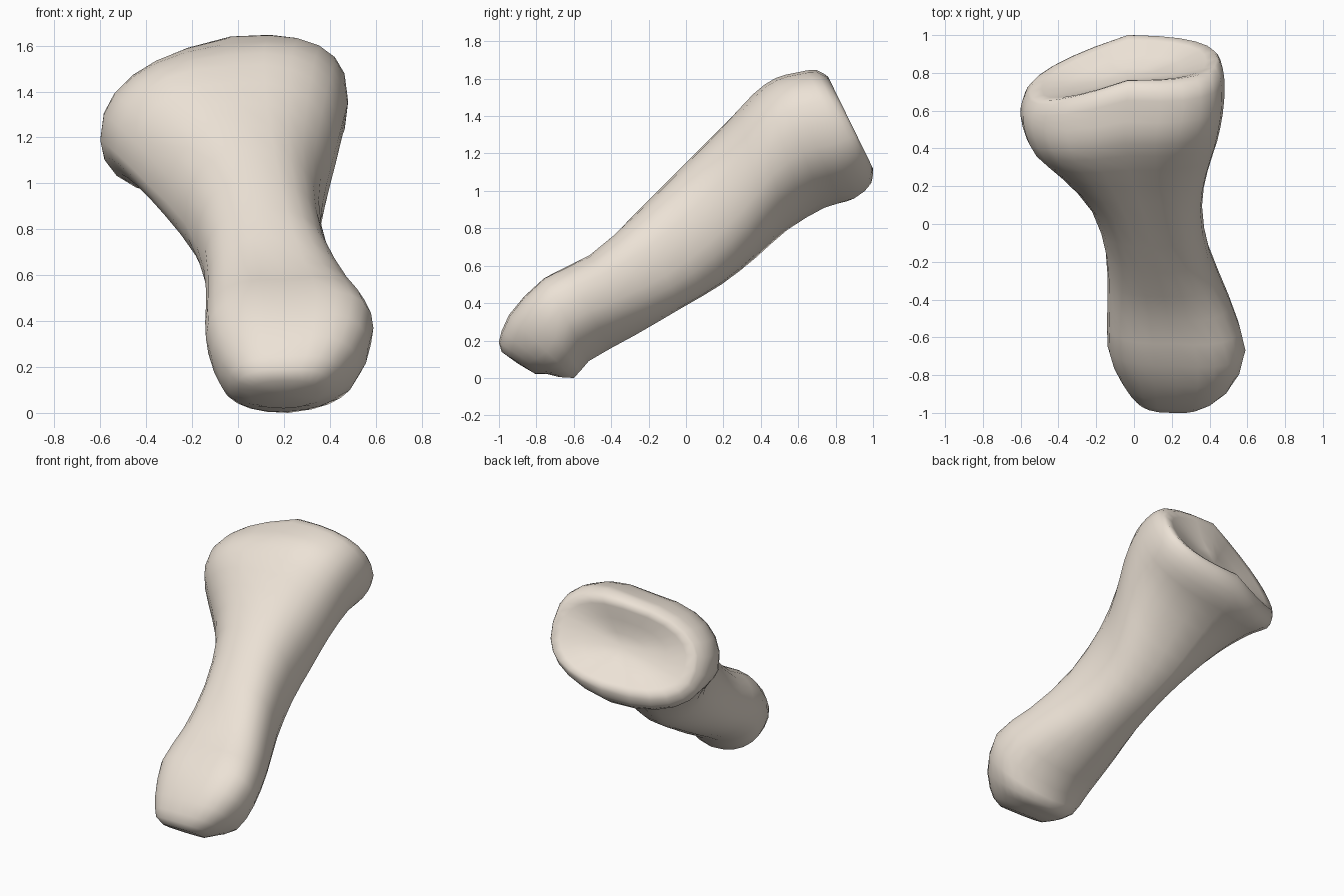
import bpy, bmesh, math
from mathutils import Vector

if "Cube" in bpy.data.objects:
    bpy.data.objects.remove(bpy.data.objects["Cube"])

SEG = 24
# stations: x left, x right, top (y, z), bottom (y, z), left lift, right lift,
# left pull-forward, outline exponent, lower-left exponent
STATIONS = [
    (-0.01, 0.41, -1.00, 0.19, -0.74, 0.02, 0.0, 0.1, 0.0, 0.8, 0.8),
    (-0.08, 0.52, -0.94, 0.33, -0.60, 0.00, 0.0, 0.2, 0.0, 0.8, 0.85),
    (-0.14, 0.59, -0.75, 0.52, -0.52, 0.09, 0.1, 0.3, 0.0, 0.85, 0.85),
    (-0.14, 0.51, -0.51, 0.65, -0.27, 0.23, 0.1, 0.2, 0.0, 0.85, 0.85),
    (-0.15, 0.40, -0.26, 0.89, -0.03, 0.37, 0.0, 0.0, 0.0, 0.85, 1.0),
    (-0.23, 0.36, 0.00, 1.15, 0.19, 0.50, 0.0, 0.0, 0.0, 0.85, 1.2),
    (-0.39, 0.39, 0.20, 1.35, 0.37, 0.64, 0.0, 0.05, 0.02, 0.85, 1.4),
    (-0.53, 0.44, 0.36, 1.51, 0.54, 0.79, -0.05, 0.15, 0.07, 0.85, 1.35),
    (-0.59, 0.47, 0.48, 1.59, 0.74, 0.91, -0.2, 0.2, 0.12, 0.85, 1.15),
    (-0.60, 0.48, 0.60, 1.62, 0.90, 0.96, -0.3, 0.2, 0.18, 0.8, 0.95),
    (-0.58, 0.47, 0.70, 1.64, 0.99, 1.04, -0.4, 0.15, 0.23, 0.8, 0.85),
    (-0.55, 0.44, 0.76, 1.61, 1.00, 1.12, -0.45, 0.05, 0.23, 0.8, 0.8),
]


def section(xl, xr, ty, tz, by, bz, ll, lr, pull, e, el):
    """Rounded closed outline through left, top, right and bottom points."""
    cx = (xl + xr) / 2 + 0.1 * pull
    top, bot = Vector((cx, ty, tz)), Vector((cx, by, bz))
    c = (top + bot) / 2
    v = top - c
    left = Vector((xl - cx, -pull, 0)) + v * ll
    right = Vector((xr - cx, 0, 0)) + v * lr
    pts = []
    for i in range(SEG):
        a = 2 * math.pi * i / SEG
        co, si = math.cos(a), math.sin(a)
        side = right if co > 0 else left
        k = el if co < 0 and si < 0 else e
        pts.append(c + side * abs(co) ** k + v * math.copysign(abs(si) ** k, si))
    return pts


# add a smooth in-between ring between each pair of stations
keys = [section(*s) for s in STATIONS]
rings = [keys[0]]
for n in range(len(keys) - 1):
    a, b, c, d = (keys[min(max(n + k, 0), len(keys) - 1)] for k in (-1, 0, 1, 2))
    rings.append([(q + r) * 0.5625 - (p + s) * 0.0625 for p, q, r, s in zip(a, b, c, d)])
    rings.append(c)

# shallow concave joint face inside the rim
rim = rings[-1]
mid = sum(rim, Vector()) / SEG
inward = Vector((0.2, -0.87, -0.45)).normalized()
for k, d in ((0.88, 0.005), (0.6, 0.035), (0.3, 0.05)):
    rings.append([mid + (p - mid) * k + inward * d for p in rim])

# rounded far end
first = rings[0]
tip = sum(first, Vector()) / SEG
out = Vector((0, -0.65, -0.75)).normalized()
rings.insert(0, [tip + (p - tip) * 0.7 + out * 0.035 for p in first])

# skin the rings
bm = bmesh.new()
loops = [[bm.verts.new(p) for p in r] for r in rings]
for a, b in zip(loops, loops[1:]):
    for i in range(SEG):
        j = (i + 1) % SEG
        bm.faces.new((a[i], a[j], b[j], b[i]))
for loop, centre in ((loops[0], tip + out * 0.04), (loops[-1], mid + inward * 0.055)):
    c = bm.verts.new(centre)
    for i in range(SEG):
        bm.faces.new((loop[i], loop[(i + 1) % SEG], c))
bmesh.ops.recalc_face_normals(bm, faces=bm.faces)
for f in bm.faces:
    f.smooth = True
mesh = bpy.data.meshes.new("toe_bone")
bm.to_mesh(mesh)
bm.free()
bone = bpy.data.objects.new("toe_bone", mesh)
bpy.context.collection.objects.link(bone)

# ivory colour
ivory = bpy.data.materials.new("ivory")
ivory.diffuse_color = (0.84, 0.76, 0.67, 1)
ivory.use_nodes = True
ivory.node_tree.nodes["Principled BSDF"].inputs["Base Color"].default_value = ivory.diffuse_color
mesh.materials.append(ivory)
